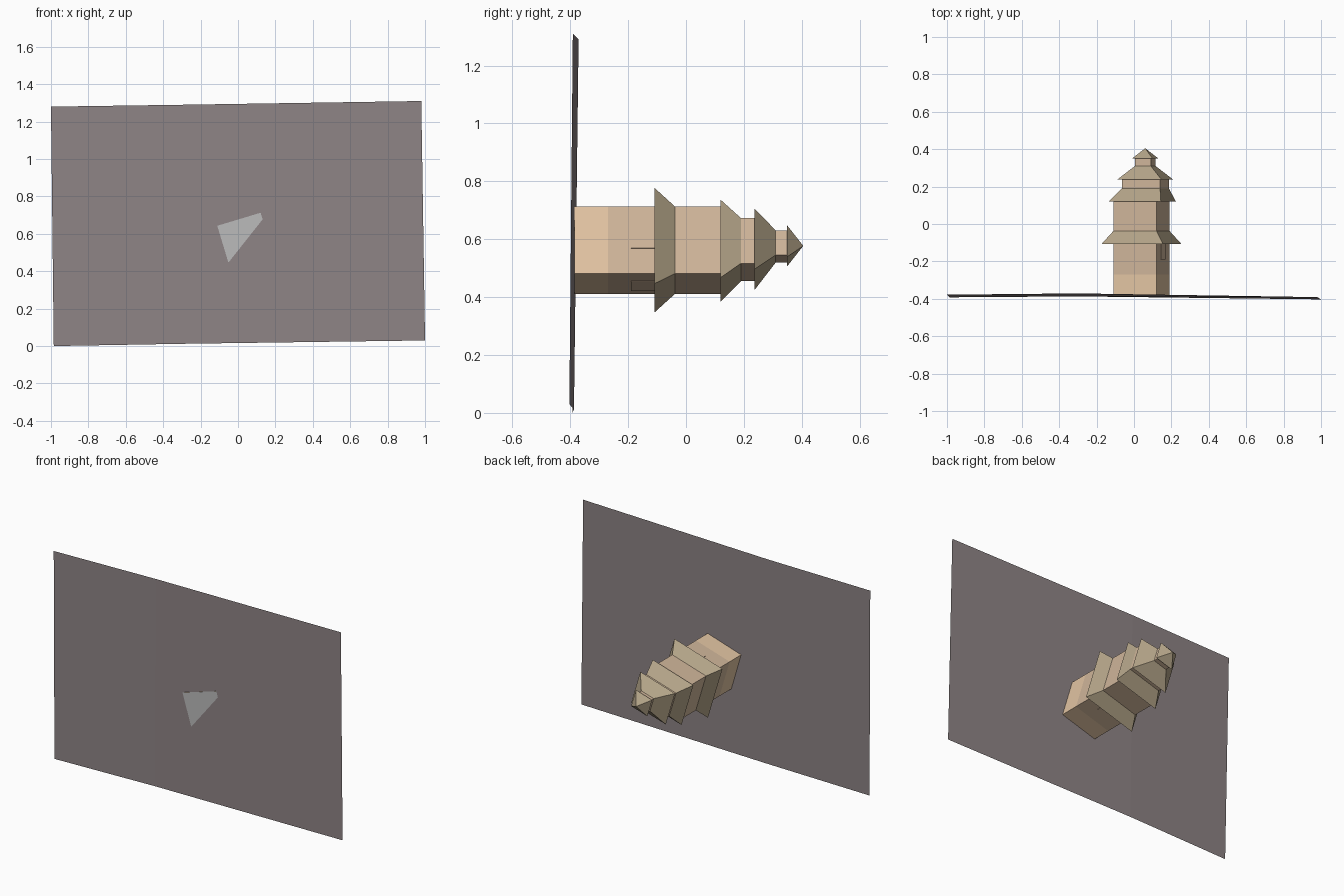
import bpy, bmesh, math
from mathutils import Vector

if "Cube" in bpy.data.objects:
    bpy.data.objects.remove(bpy.data.objects["Cube"])

ANG = math.atan2(0.07, 0.232)
U = Vector((math.cos(ANG), 0, math.sin(ANG)))    # tower width direction
V = Vector((-math.sin(ANG), 0, math.cos(ANG)))   # tower depth direction


def material(name, rgb):
    m = bpy.data.materials.new(name)
    m.diffuse_color = (*rgb, 1)
    m.use_nodes = True
    m.node_tree.nodes["Principled BSDF"].inputs["Base Color"].default_value = m.diffuse_color
    return m


WALL = material("wall", (0.62, 0.46, 0.32))
PLINTH = material("plinth", (0.76, 0.55, 0.36))
ROOF = material("roof", (0.44, 0.36, 0.24))
GROUND = material("ground", (0.27, 0.23, 0.235))
GREY = material("underside", (0.5, 0.5, 0.5))


def finish(name, bm, mats):
    me = bpy.data.meshes.new(name)
    bm.to_mesh(me)
    bm.free()
    for m in mats:
        me.materials.append(m)
    ob = bpy.data.objects.new(name, me)
    bpy.context.collection.objects.link(ob)
    return ob


def frustum(name, lower, upper, mat, base_mat=None):
    """Each ring is (centre x, centre z, width, depth, y); zero width is a tip."""
    bm = bmesh.new()
    rings = []
    for cx, cz, w, d, y in (lower, upper):
        c = Vector((cx, y, cz))
        corners = [(-1, -1), (1, -1), (1, 1), (-1, 1)] if w else [(0, 0)]
        rings.append([bm.verts.new(c + U * (w / 2 * a) + V * (d / 2 * b)) for a, b in corners])
    lo, up = rings
    base = bm.faces.new(lo)
    if base_mat:
        base.material_index = 1
    if len(up) == 4:
        bm.faces.new(up)
    for i in range(4):
        j = (i + 1) % 4
        side = [lo[i], lo[j]] + ([up[j], up[i]] if len(up) == 4 else [up[0]])
        bm.faces.new(side)
    bmesh.ops.recalc_face_normals(bm, faces=bm.faces)
    return finish(name, bm, [mat] + ([base_mat] if base_mat else []))


# Ground sheet: two gently folded panels standing upright
bm = bmesh.new()
bottom = [(-0.985, -0.392, 0.0), (-0.3, -0.387, 0.012), (1.0, -0.403, 0.03)]
top = [(-1.0, -0.378, 1.28), (-0.3, -0.371, 1.29), (0.98, -0.391, 1.31)]
b = [bm.verts.new(p) for p in bottom]
t = [bm.verts.new(p) for p in top]
for i in range(2):
    bm.faces.new((b[i], t[i], t[i + 1], b[i + 1]))
finish("ground_sheet", bm, [GROUND])

# Main tower body in two colours
C = (0.04, 0.562)
S = 0.242
Y0 = -0.3855
frustum("tower_plinth", (*C, S, S, Y0), (*C, S, S, -0.27), PLINTH, GREY)
frustum("tower_wall", (*C, S, S, -0.27), (*C, S, S, 0.12), WALL)

# Upper storeys
MID = (0.061, 0.564, 0.213, 0.163)
TOP = (0.06, 0.575, 0.089, 0.089)
frustum("middle_storey", (*MID, 0.185), (*MID, 0.238), WALL)
frustum("top_storey", (*TOP, 0.305), (*TOP, 0.35), WALL)

# Flared roofs
frustum("lower_roof", (*C, 0.344, 0.344, -0.108), (*C, S, S, -0.038), ROOF)
frustum("second_roof", (0.045, 0.56, 0.29, 0.28, 0.12), (*MID, 0.19), ROOF)
frustum("third_roof", (0.06, 0.565, 0.248, 0.218, 0.237), (*TOP, 0.31), ROOF)
frustum("roof_cap", (0.06, 0.577, 0.116, 0.114, 0.349), (0.06, 0.577, 0, 0, 0.405), ROOF)

# Thin window panels under the lower roof, one per side
centre = Vector((C[0], 0, C[1]))
T = 0.006
for k, (u, v, w, d) in enumerate([(S / 2, 0.01, T, 0.08), (-S / 2, 0.01, T, 0.08),
                                  (-0.02, -S / 2, 0.11, T), (0.02, S / 2, 0.05, T)]):
    p = centre + U * u + V * v
    frustum(f"window_{k + 1}", (p.x, p.z, w, d, -0.19), (p.x, p.z, w, d, -0.105), WALL)
